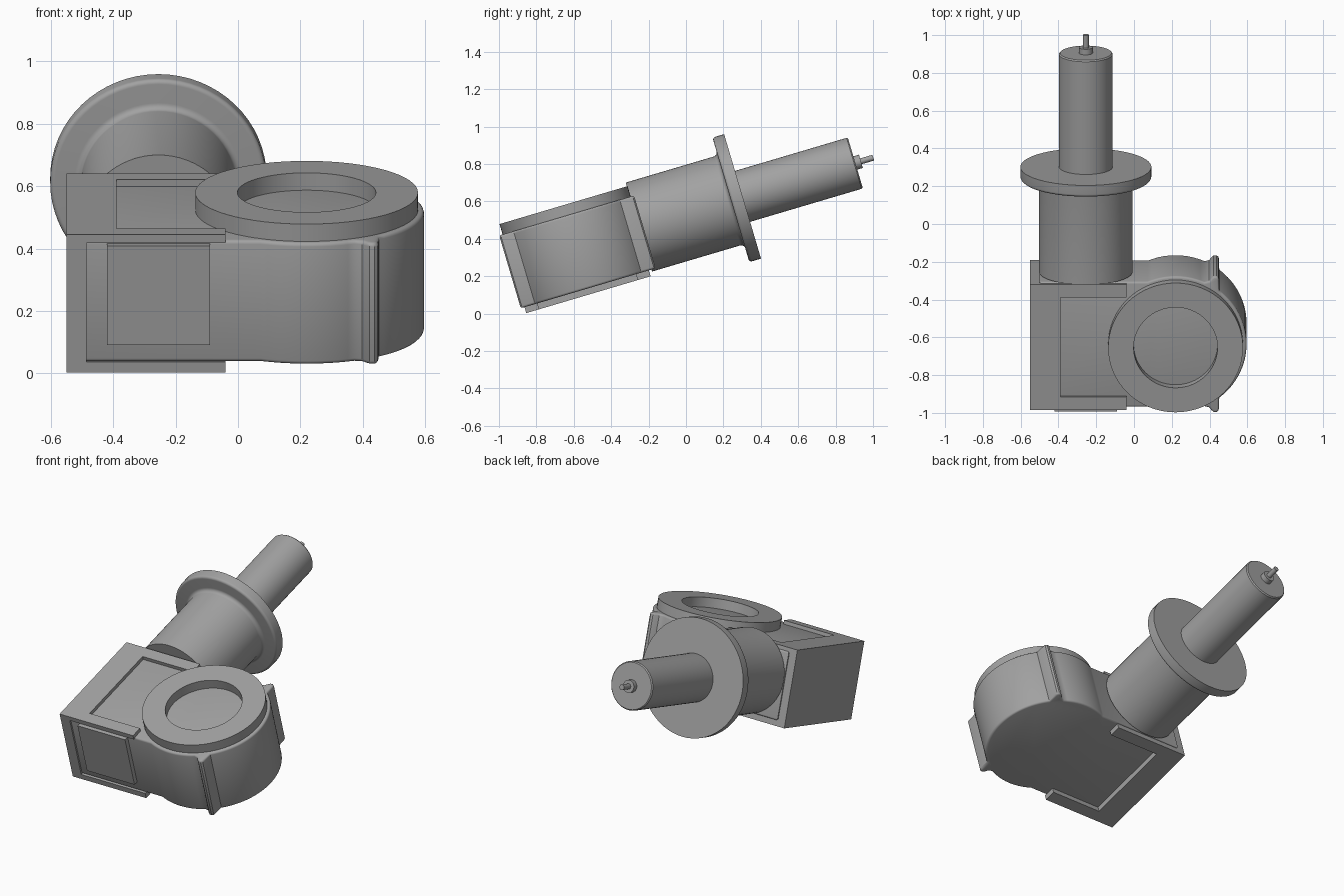
import bpy, bmesh, math
from mathutils import Matrix

cube = bpy.data.objects.get("Cube")
if cube:
    bpy.data.objects.remove(cube, do_unlink=True)

# The whole assembly is modelled level, then tipped back around the x axis
TILT = Matrix.Rotation(math.radians(16.5), 4, 'X')
MID = -0.463                      # depth centre of the head
grey = bpy.data.materials.new("plain_grey")
grey.use_nodes = True
COLOUR = (0.36, 0.36, 0.36, 1)
grey.diffuse_color = COLOUR
grey.node_tree.nodes["Principled BSDF"].inputs["Base Color"].default_value = COLOUR


def finish(name, bm):
    bmesh.ops.remove_doubles(bm, verts=bm.verts, dist=1e-5)
    bmesh.ops.recalc_face_normals(bm, faces=bm.faces)
    bm.transform(TILT)
    mesh = bpy.data.meshes.new(name)
    bm.to_mesh(mesh)
    bm.free()
    mesh.materials.append(grey)
    ob = bpy.data.objects.new(name, mesh)
    bpy.context.collection.objects.link(ob)
    bpy.ops.object.select_all(action='DESELECT')
    ob.select_set(True)
    bpy.context.view_layer.objects.active = ob
    bpy.ops.object.shade_smooth_by_angle(angle=math.radians(35))
    return ob


def prism(name, outline, low, high, bevel=0):
    """Extrude an xy outline from low to high, optionally rounding both rims."""
    bm = bmesh.new()
    base = bm.faces.new([bm.verts.new((x, y, low)) for x, y in outline])
    top = bmesh.ops.extrude_face_region(bm, geom=[base], use_keep_orig=True)["geom"]
    bmesh.ops.translate(bm, vec=(0, 0, high - low),
                        verts=[g for g in top if isinstance(g, bmesh.types.BMVert)])
    if bevel:
        rims = [e for e in bm.edges
                if abs(e.verts[0].co.z - e.verts[1].co.z) < 1e-6]
        bmesh.ops.bevel(bm, geom=rims, offset=bevel, segments=3,
                        profile=0.5, affect='EDGES', clamp_overlap=True)
    return finish(name, bm)


def block(name, x, y, z):
    return prism(name, [(x[0], y[0]), (x[1], y[0]), (x[1], y[1]), (x[0], y[1])], *z)


def lathe(name, profile, centre, axis, steps=64):
    """Spin (radius, distance) points about an axis through centre."""
    bm = bmesh.new()
    verts = [bm.verts.new((r, 0, d)) for r, d in profile]
    edges = [bm.edges.new(pair) for pair in zip(verts, verts[1:])]
    bmesh.ops.spin(bm, geom=verts + edges, cent=(0, 0, 0), axis=(0, 0, 1),
                   angle=math.tau, steps=steps, use_duplicate=False)
    if axis == 'Y':
        bm.transform(Matrix.Rotation(-math.pi / 2, 4, 'X'))
    bm.transform(Matrix.Translation(centre))
    return finish(name, bm)


# Head body: straight sides, a round lobe and a pair of slim ribs
LOBE_X, LOBE_R, HALF = 0.22, 0.376, 0.345


def lobe(start, end, count):
    angles = [math.radians(start + (end - start) * i / count) for i in range(count + 1)]
    return [(LOBE_X + LOBE_R * math.cos(a), LOBE_R * math.sin(a)) for a in angles]


rib = [(0.397, 0.349), (0.41, 0.365), (0.422, 0.376), (0.437, 0.376),
       (0.447, 0.368), (0.45, 0.355)]
half = [(-0.5, HALF)] + lobe(113, 66, 14) + rib + lobe(52, 0, 16)
outline = half + [(x, -y) for x, y in reversed(half[:-1])]
prism("head_body", [(x, y + MID) for x, y in outline], 0.278, 0.684, 0.012)

# Round collar on top of the head
lathe("top_collar", [(0.222, 0.68), (0.222, 0.742), (0.357, 0.742),
                     (0.357, 0.68), (0.222, 0.68)], (LOBE_X, MID, 0), 'Z')

# End block with a shallow C-shaped plate above and below
FRONT, BACK, ARM = -0.818, -0.125, 0.072
block("end_block", (-0.55, -0.485), (FRONT, BACK), (0.245, 0.706))
c_shape = [(-0.55, FRONT), (-0.04, FRONT), (-0.04, FRONT + ARM), (-0.39, FRONT + ARM),
           (-0.39, BACK - ARM), (-0.04, BACK - ARM), (-0.04, BACK), (-0.55, BACK)]
prism("top_plate", c_shape, 0.678, 0.706)
prism("bottom_plate", c_shape, 0.245, 0.28)

# Square pads on the front and back of the body
block("front_pad", (-0.42, -0.09), (-0.836, -0.79), (0.342, 0.674))
block("back_pad", (-0.42, -0.09), (-0.13, -0.09), (0.342, 0.674))

# Barrel and flange, with a small fillet between them and a rounded rim
AXIS = (-0.255, 0, 0.515)
fillet = [(0.27 - 0.022 * math.cos(a), 0.381 + 0.022 * math.sin(a))
          for a in (math.radians(15 * i) for i in range(7))]
rim = [(0.332 + 0.015 * math.sin(a), 0.418 - 0.015 * math.cos(a))
       for a in (math.radians(15 * i) for i in range(7))]
lathe("barrel_and_flange", [(0, -0.11), (0.248, -0.11)] + fillet + rim
      + [(0.347, 0.468), (0, 0.468)], AXIS, 'Y')

# Rear tube with its connector pin
lathe("rear_tube", [(0, 0.46), (0.142, 0.46), (0.142, 1.09), (0.136, 1.097),
                    (0, 1.097)], AXIS, 'Y', 48)
lathe("connector_pin", [(0, 1.09), (0.037, 1.09), (0.037, 1.128), (0.016, 1.128),
                        (0.016, 1.197), (0, 1.197)], AXIS, 'Y', 24)
